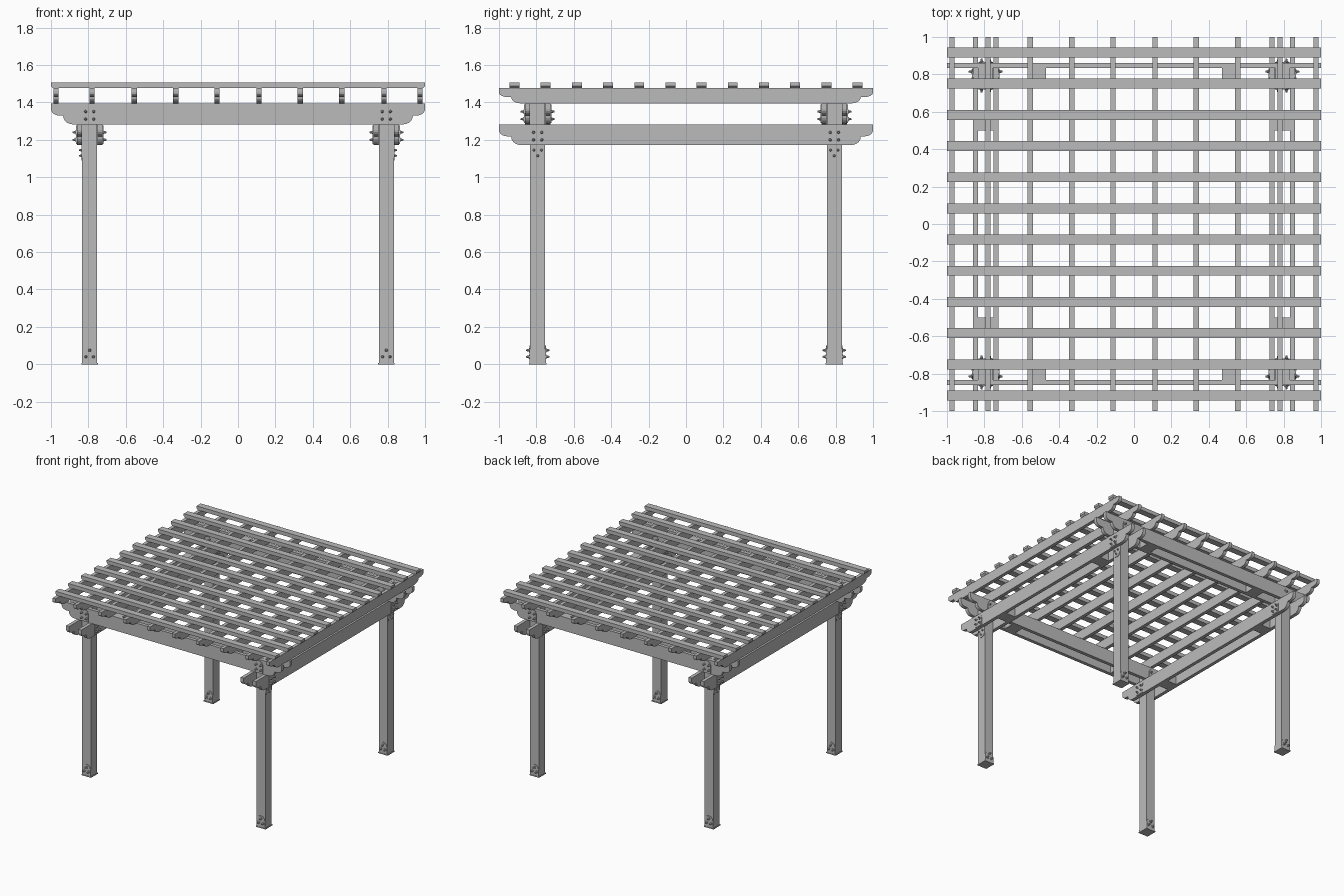
import bpy, bmesh, math
from mathutils import Matrix, Vector

cube = bpy.data.objects.get("Cube")
if cube:
    bpy.data.objects.remove(cube, do_unlink=True)

grey = bpy.data.materials.new("timber_grey")
grey.use_nodes = True
colour = (0.5, 0.5, 0.5, 1)
grey.diffuse_color = colour
grey.node_tree.nodes["Principled BSDF"].inputs["Base Color"].default_value = colour


def finish(name, bm):
    bmesh.ops.recalc_face_normals(bm, faces=bm.faces)
    mesh = bpy.data.meshes.new(name)
    bm.to_mesh(mesh)
    bm.free()
    mesh.materials.append(grey)
    obj = bpy.data.objects.new(name, mesh)
    bpy.context.collection.objects.link(obj)
    return obj


def place(axis, u, v, w):
    """Profile lies along the axis and z; w is the sideways position."""
    return (u, w, v) if axis == "x" else (w, u, v)


def prism(name, axis, profile, centre, thick):
    bm = bmesh.new()
    low = [bm.verts.new(place(axis, u, v, centre - thick / 2)) for u, v in profile]
    face = bm.faces.new(low)
    out = bmesh.ops.extrude_face_region(bm, geom=[face])
    verts = [g for g in out["geom"] if isinstance(g, bmesh.types.BMVert)]
    bmesh.ops.translate(bm, verts=verts, vec=place(axis, 0, 0, thick))
    return finish(name, bm)


def box(name, centre, size):
    bm = bmesh.new()
    bmesh.ops.create_cube(bm, size=1, matrix=Matrix.Translation(centre) @ Matrix.Diagonal((*size, 1)))
    return finish(name, bm)


def scroll_profile(bottom, top):
    """Board outline with a rounded nose and a hollow cove at each end."""
    h = top - bottom
    nose, step = bottom + 0.72 * h, bottom + 0.42 * h
    half = [(1.0, top), (1.0, nose)]
    for i in range(1, 6):
        a = math.pi / 2 * i / 5
        half.append((0.955 + 0.045 * math.cos(a), nose - (nose - step) * math.sin(a)))
    half.append((0.935, step))
    for i in range(1, 6):
        a = math.pi / 2 * i / 5
        half.append((0.885 + 0.05 * math.cos(a), step - (step - bottom) * math.sin(a)))
    return half + [(-u, v) for u, v in reversed(half)]


def bolts(name, axis, spots, surface, direction):
    """Washer and tapered head for each bolt, standing out from a surface."""
    bm = bmesh.new()
    normal = Vector(place(axis, 0, 0, direction))
    turn = normal.to_track_quat("Z", "Y").to_matrix().to_4x4()
    for u, v in spots:
        for r1, r2, depth in ((0.012, 0.012, 0.004), (0.009, 0.004, 0.02)):
            spot = Vector(place(axis, u, v, surface)) + normal * depth / 2
            bmesh.ops.create_cone(bm, cap_ends=True, segments=8, radius1=r1, radius2=r2,
                                  depth=depth, matrix=Matrix.Translation(spot) @ turn)
    finish(name, bm)


def arched(u, flat, tip, half=0.038):
    """Plate outline, straight at one end and arched at the other."""
    h = tip - flat
    pts = [(u - half, flat), (u + half, flat)]
    for i in range(7):
        a = math.pi * i / 6
        pts.append((u + half * math.cos(a), flat + h * (0.6 + 0.4 * math.sin(a))))
    return pts


POST, SIDE, WIDE = 0.793, 0.055, 0.028
LOW, MID, HIGH, TOP = 1.172, 1.283, 1.395, 1.476

# Doubled beams clasping the posts, lower pair front to back, upper pair across
for s in (-1, 1):
    for offset, label in ((SIDE, "outer"), (-SIDE, "inner")):
        c = s * (POST + offset)
        prism("lower_beam_" + label, "y", scroll_profile(LOW, MID), c, WIDE)
        prism("upper_beam_" + label, "x", scroll_profile(MID, HIGH), c, WIDE)

# Rafters
for x in (0.112, 0.333, 0.555, 0.78, 0.973):
    for s in (-1, 1):
        prism("rafter", "y", scroll_profile(HIGH, TOP), s * x, WIDE)

# Shade slats with nipped lower corners
slat = [(-1, 1.507), (1, 1.507), (1, 1.488), (0.988, TOP), (-0.988, TOP), (-1, 1.488)]
for i in range(12):
    prism("shade_slat", "x", slat, -0.917 + i * 1.834 / 11, 0.053)

for sx in (-1, 1):
    for sy in (-1, 1):
        px, py = sx * POST, sy * POST
        # Post and foot plate
        box("post", (px, py, HIGH / 2), (0.08, 0.08, HIGH))
        box("foot_plate", (px, py, 0.004), (0.088, 0.092, 0.008))

        # Spacer blocks between the doubled beams
        gap = 2 * SIDE - WIDE
        box("upper_spacer", (sx * 0.52, py, (MID + HIGH) / 2), (0.1, gap, HIGH - MID))
        box("lower_spacer", (px, sy * 0.55, (LOW + MID) / 2), (gap, 0.1, MID - LOW))

        # Foot brackets on the front and back of each post
        for d in (-1, 1):
            surface = py + d * 0.043
            prism("foot_bracket", "x", arched(px, 0, 0.1), surface - d * 0.002, 0.005)
            bolts("foot_bolts", "x", [(px - 0.02, 0.04), (px + 0.02, 0.04), (px, 0.075)],
                  surface, d)

        # Bolted plates on both faces of each beam pair
        for d in (-1, 1):
            reach = d * (SIDE + WIDE / 2 + 0.002)
            for axis, along, across, z in (("x", px, py, MID), ("y", py, px, LOW)):
                plate = arched(along, z + 0.006, z + 0.105)
                prism("beam_plate", axis, plate, across + reach, 0.004)
                spots = [(along + k, z + h) for k in (-0.022, 0.022) for h in (0.028, 0.068)]
                bolts("beam_bolts", axis, spots, across + reach, d)

        # Hanging plate under the lower beam, on the outer post face
        surface = px + sx * 0.042
        prism("hanging_plate", "y", arched(py, LOW, 1.09), surface, 0.004)
        bolts("hanging_bolts", "y", [(py - 0.02, 1.145), (py + 0.02, 1.145), (py, 1.115)],
              surface - sx * 0.006, sx)
